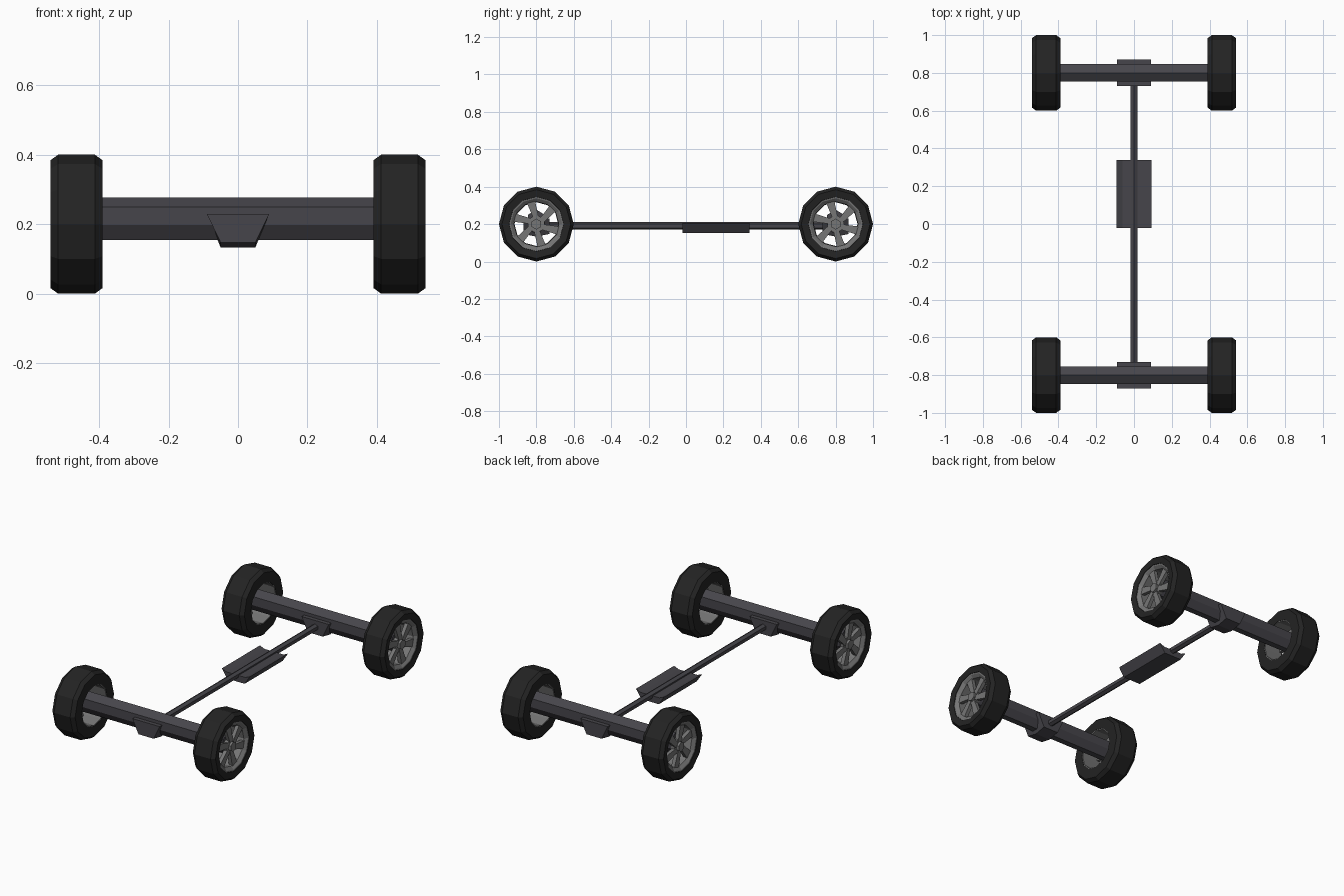
import bpy, bmesh, math
from mathutils import Vector

if "Cube" in bpy.data.objects:
    bpy.data.objects.remove(bpy.data.objects["Cube"])


def material(name, r, g, b):
    m = bpy.data.materials.new(name)
    m.diffuse_color = (r, g, b, 1)
    m.use_nodes = True
    m.node_tree.nodes["Principled BSDF"].inputs["Base Color"].default_value = m.diffuse_color
    return m


RUBBER = material("black rubber", 0.017, 0.017, 0.017)
STEEL = material("dark steel", 0.062, 0.060, 0.070)
ALLOY = material("grey alloy", 0.18, 0.18, 0.18)


def finish(name, bm, mat):
    bmesh.ops.recalc_face_normals(bm, faces=bm.faces)
    me = bpy.data.meshes.new(name)
    bm.to_mesh(me)
    bm.free()
    me.materials.append(mat)
    ob = bpy.data.objects.new(name, me)
    bpy.context.collection.objects.link(ob)
    return ob


def add_prism(bm, points, a, b, place):
    """Extrude a closed 2D profile from a to b; place(u, v, t) gives the 3D position."""
    ends = [[bm.verts.new(place(u, v, t)) for u, v in points] for t in (a, b)]
    n = len(points)
    for ring in ends:
        bm.faces.new(ring)
    for i in range(n):
        j = (i + 1) % n
        bm.faces.new((ends[0][i], ends[0][j], ends[1][j], ends[1][i]))


def along_x(cy):
    return lambda u, v, t: Vector((t, cy + u, v))


def along_y(u, v, t):
    return Vector((u, t, v))


def prism(name, points, a, b, place, mat):
    bm = bmesh.new()
    add_prism(bm, points, a, b, place)
    return finish(name, bm, mat)


def lathe(name, profile, side, cy, mat, n=12):
    """Spin a closed (x, radius) profile around the wheel centre."""
    bm = bmesh.new()
    rings = []
    for i in range(n):
        a = 2 * math.pi * i / n
        rings.append([bm.verts.new((side * x, cy + r * math.cos(a), 0.2 + r * math.sin(a)))
                      for x, r in profile])
    m = len(profile)
    for i in range(n):
        p, q = rings[i], rings[(i + 1) % n]
        for k in range(m):
            l = (k + 1) % m
            bm.faces.new((p[k], p[l], q[l], q[k]))
    return finish(name, bm, mat)


def polar(r, a):
    return (r * math.cos(a), 0.2 + r * math.sin(a))


TIRE = [(0.39, 0.122), (0.39, 0.184), (0.412, 0.2), (0.518, 0.2), (0.54, 0.184), (0.534, 0.146),
        (0.50, 0.135)]
RIM = [(0.392, 0.124), (0.50, 0.138), (0.532, 0.148), (0.53, 0.138), (0.515, 0.12), (0.392, 0.117)]


def wheel(label, side, cy):
    lathe(label + "_tire", TIRE, side, cy, RUBBER)
    lathe(label + "_rim", RIM, side, cy, ALLOY)
    # six swept spokes
    bm = bmesh.new()
    for i in range(6):
        a = math.pi / 3 * i + math.pi / 6
        pts = [polar(0.03, a - 0.5), polar(0.126, a + 0.06),
               polar(0.126, a + 0.42), polar(0.03, a + 0.5)]
        add_prism(bm, pts, side * 0.496, side * 0.518, along_x(cy))
    finish(label + "_spokes", bm, ALLOY)
    # hub disc and hexagonal cap
    bm = bmesh.new()
    for r, x0, x1, n in ((0.045, 0.49, 0.514, 12), (0.029, 0.51, 0.53, 6)):
        pts = [polar(r, 2 * math.pi * (i + 0.5) / n) for i in range(n)]
        add_prism(bm, pts, side * x0, side * x1, along_x(cy))
    finish(label + "_hub", bm, ALLOY)


AXLE = [(0, 0.277), (0.046, 0.249), (0.046, 0.197), (0.018, 0.154), (-0.018, 0.154),
        (-0.046, 0.197), (-0.046, 0.249)]

for end, cy in (("front", -0.8), ("rear", 0.8)):
    # axle beam
    prism(end + "_axle", AXLE, -0.492, 0.492, along_x(cy), STEEL)
    # differential housing: tapered block with a shallow keel
    bm = bmesh.new()
    rows = []
    for dy, low in ((-0.07, 0.147), (0, 0.133), (0.07, 0.147)):
        section = ((-0.09, 0.23), (0.09, 0.23), (0.05, low), (-0.05, low))
        rows.append([bm.verts.new((x, cy + dy, z)) for x, z in section])
    for p, q in zip(rows, rows[1:]):
        for k in range(4):
            bm.faces.new((p[k], p[(k + 1) % 4], q[(k + 1) % 4], q[k]))
    bm.faces.new(rows[0])
    bm.faces.new(rows[-1])
    finish(end + "_differential", bm, STEEL)
    for name, side in (("left", -1), ("right", 1)):
        wheel(end + "_" + name, side, cy)

# drive shaft
shaft = [(0.02 * math.sin(math.pi / 3 * i), 0.19 + 0.02 * math.cos(math.pi / 3 * i))
         for i in range(6)]
prism("drive_shaft", shaft, -0.76, 0.76, along_y, STEEL)

# gearbox tray around the shaft
tray = [(-0.093, 0.205), (-0.062, 0.192), (0.062, 0.192), (0.093, 0.205),
        (0.058, 0.153), (-0.058, 0.153)]
prism("gearbox", tray, -0.02, 0.34, along_y, STEEL)
